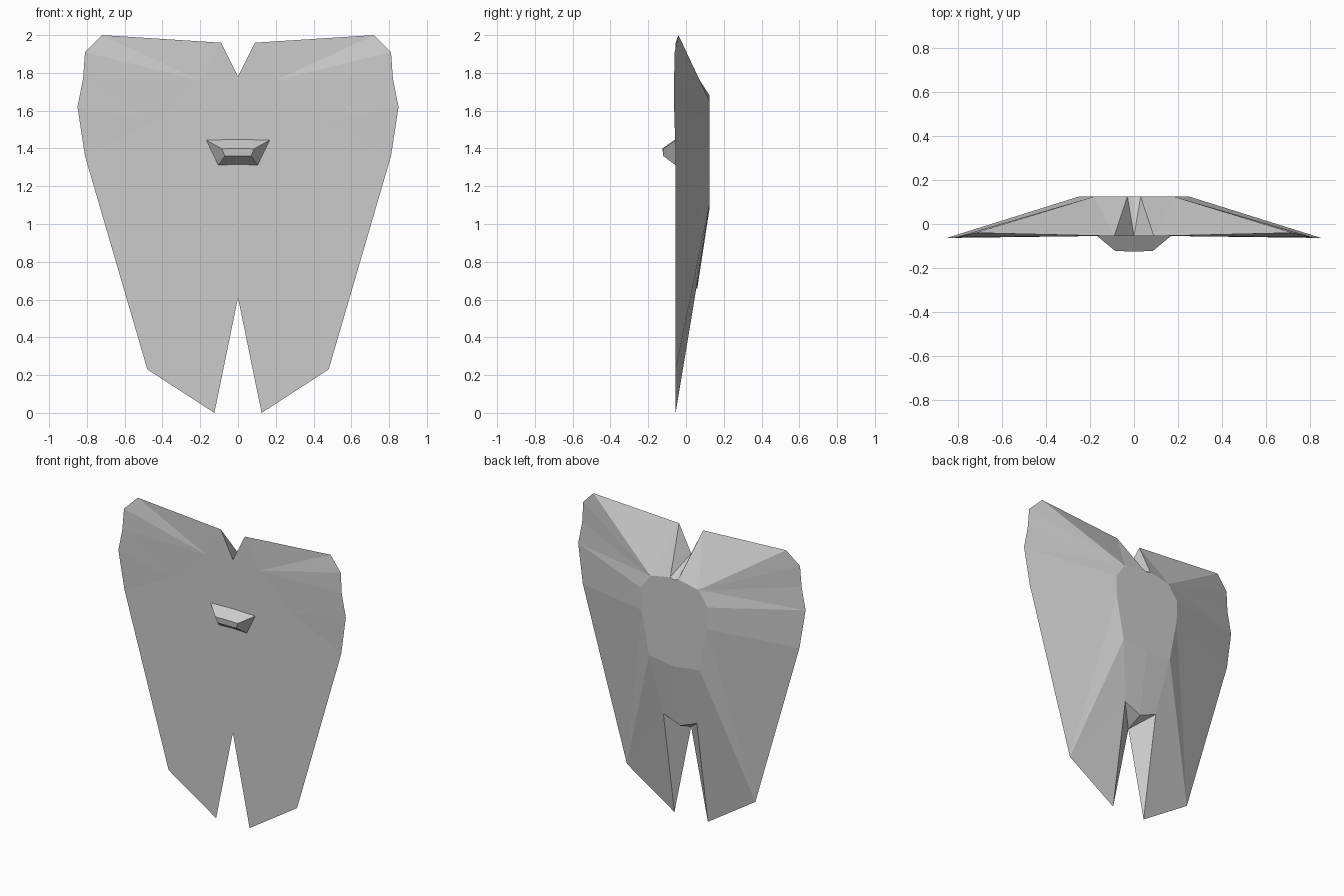
import bpy, bmesh

if "Cube" in bpy.data.objects:
    bpy.data.objects.remove(bpy.data.objects["Cube"])


def half_mesh(name, points, faces):
    """Build the right half from named points and mirror it across x = 0."""
    bm = bmesh.new()
    v = {k: bm.verts.new(co) for k, co in points.items()}
    for f in faces:
        bm.faces.new([v[k] for k in f.split()])
    # mirror
    geom = bm.verts[:] + bm.edges[:] + bm.faces[:]
    dup = bmesh.ops.duplicate(bm, geom=geom)["geom"]
    for g in dup:
        if isinstance(g, bmesh.types.BMVert):
            g.co.x = -g.co.x
    bmesh.ops.remove_doubles(bm, verts=bm.verts[:], dist=0.0005)
    bmesh.ops.recalc_face_normals(bm, faces=bm.faces[:])
    me = bpy.data.meshes.new(name)
    bm.to_mesh(me)
    bm.free()
    ob = bpy.data.objects.new(name, me)
    bpy.context.collection.objects.link(ob)
    return ob


FRONT, BACK = -0.055, 0.125
# front silhouette, from the top notch clockwise to the bottom slit
outline = [(0, FRONT, 1.78), (0.09, FRONT, 1.96), (0.72, -0.04, 2.0),
           (0.81, -0.06, 1.91), (0.82, -0.063, 1.77), (0.85, -0.063, 1.62),
           (0.81, FRONT, 1.36), (0.48, FRONT, 0.23), (0.125, FRONT, 0.0),
           (0, FRONT, 0.61)]
# raised back plateau, from top centre to bottom centre
plateau = [(0, 1.67), (0.03, 1.68), (0.18, 1.65), (0.25, 1.55),
           (0.245, 1.40), (0.19, 1.11), (0, 1.085)]

pts = {f"f{i}": p for i, p in enumerate(outline)}
pts.update({f"b{i}": (x, BACK, z) for i, (x, z) in enumerate(plateau)})
pts.update(leg=(0.125, 0.063, 0.71), crotch=(0, 0.06, 0.66),
           p=(0.20, FRONT, 1.76), q=(0.45, FRONT, 1.54))

# body: flat front with shallow creases, bevelled back, notch and split legs
half_mesh("body_shell", pts, [
    "f0 f1 p", "f1 f2 p", "f2 f3 p", "f3 f4 p", "f4 q p", "f4 f5 q", "f5 f6 q",
    "p q f6 f7 f8 f9 f0",
    "f0 b0 b1", "f0 b1 f1", "f1 b1 b2", "f1 b2 f2",
    "f2 b2 f3", "f3 b2 f4", "f4 b2 f5", "f5 b2 b3", "f5 b3 f6", "f6 b3 b4",
    "f6 b4 f7", "f7 b4 b5", "f7 b5 leg", "f7 leg f8",
    "b0 b1 b2 b3 b4 b5 b6",
    "b6 b5 leg crotch", "leg f8 f9", "leg f9 crotch",
])

# small tapered ledge on the front
half_mesh("front_ledge", {
    "t0": (0, -0.053, 1.45), "t1": (0.17, -0.053, 1.445),
    "l0": (0, -0.053, 1.315), "l1": (0.105, -0.053, 1.31),
    "a0": (0, -0.125, 1.40), "a1": (0.085, -0.123, 1.398),
    "c0": (0, -0.12, 1.36), "c1": (0.07, -0.12, 1.36),
}, ["t0 t1 a1 a0", "a0 a1 c1 c0", "c0 c1 l1 l0", "t1 l1 c1 a1", "t0 l0 l1 t1"])
